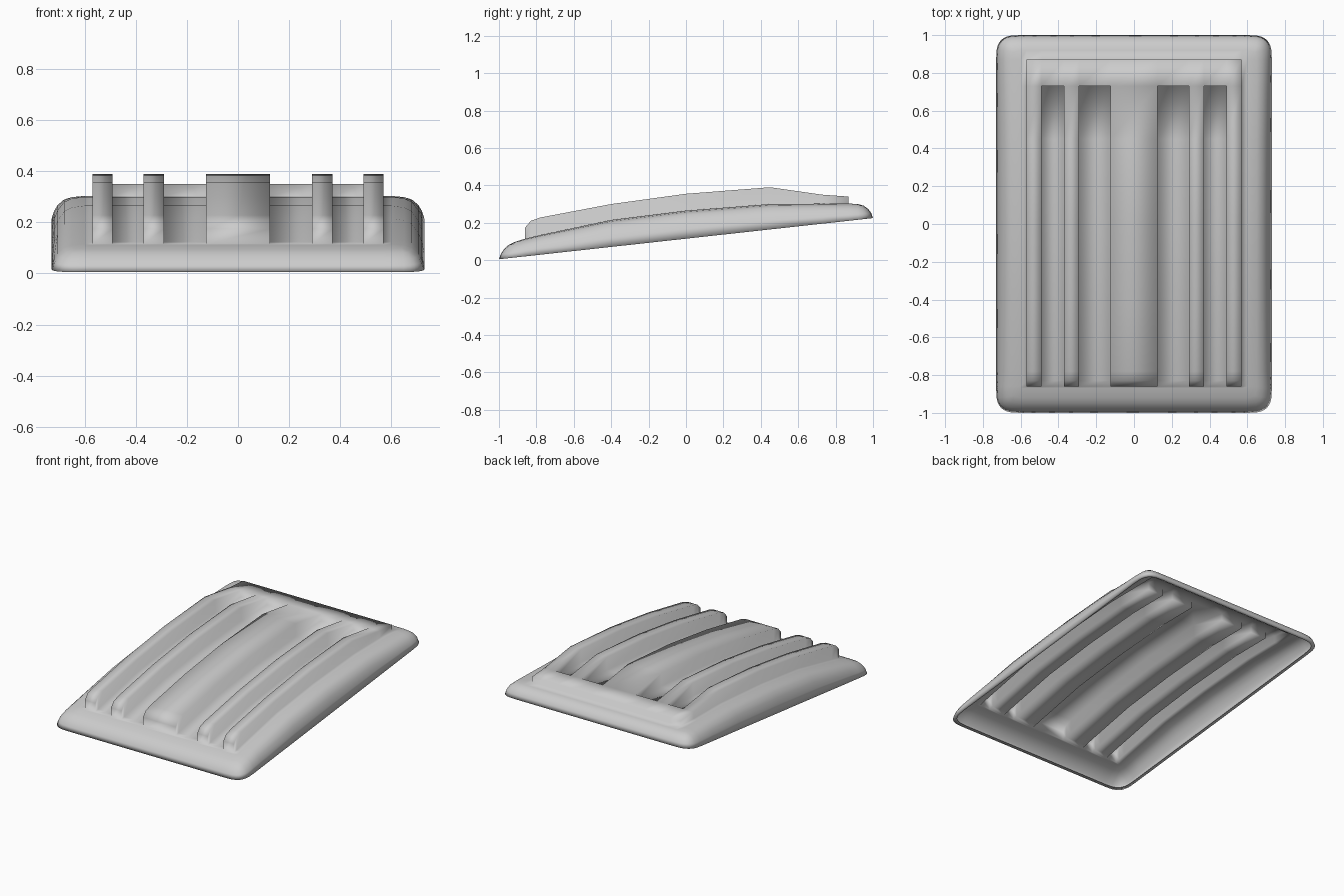
import bpy, bmesh

cube = bpy.data.objects.get("Cube")
if cube:
    bpy.data.objects.remove(cube)

HALF_X, HALF_Y, CORNER = 0.73, 1.0, 0.13
# Rolled edge: distance in from the rim -> share of the full shell height
EDGE = [(0, 0), (0.01, 0.35), (0.025, 0.62), (0.05, 0.85), (0.08, 0.95), (0.13, 1)]
# Lengthwise height curves (y, z)
SHELL = [(-1, 0.08), (-0.8, 0.13), (-0.4, 0.215), (0, 0.265), (0.45, 0.3), (0.85, 0.303), (1, 0.305)]
RIBS = [(-0.86, 0.175), (-0.83, 0.21), (-0.78, 0.228), (-0.4, 0.3), (0, 0.355),
        (0.45, 0.39), (0.73, 0.35), (0.87, 0.34)]
CHANNELS = [(0.125, 0.29), (0.37, 0.49)]
PAD_X, PAD_FRONT, PAD_BACK, CHANNEL_BACK = 0.57, -0.86, 0.87, 0.73


def interp(curve, t):
    for (a, za), (b, zb) in zip(curve, curve[1:]):
        if t <= b:
            return za + (zb - za) * max(0, t - a) / (b - a)
    return curve[-1][1]


def rim_z(y):
    return 0.115 + 0.11 * y


def mirrored(values):
    return sorted({round(s * v, 4) for v in values for s in (-1, 1)})


def place(x, y, raised):
    """Point on the shell, or on the raised ribs, with rounded plan corners."""
    dx, dy = HALF_X - abs(x), HALF_Y - abs(y)
    inset = min(dx, dy)
    if dx < CORNER and dy < CORNER:
        u, v = 1 - dx / CORNER, 1 - dy / CORNER
        k = max(u, v) / max((u ** 3 + v ** 3) ** (1 / 3), 1e-6)
        x = (HALF_X - CORNER + CORNER * u * k) * (1 if x > 0 else -1)
        y = (HALF_Y - CORNER + CORNER * v * k) * (1 if y > 0 else -1)
    if raised:
        return x, y, interp(RIBS, y)
    return x, y, rim_z(y) + (interp(SHELL, y) - rim_z(y)) * interp(EDGE, inset)


def is_raised(x, y):
    if abs(x) > PAD_X or not PAD_FRONT < y < PAD_BACK:
        return False
    return y > CHANNEL_BACK or not any(a < abs(x) < b for a, b in CHANNELS)


xs = mirrored([HALF_X - d for d, _ in EDGE] + [PAD_X] + [v for c in CHANNELS for v in c])
ys = sorted(set(mirrored([HALF_Y - d for d, _ in EDGE])) | {y for y, _ in RIBS})
NX, NY = len(xs) - 1, len(ys) - 1
bm = bmesh.new()
cache = {}


def vert(i, j, raised):
    key = (i, j, raised)
    if key not in cache:
        cache[key] = bm.verts.new(place(xs[i], ys[j], raised))
    return cache[key]


# Shell and rib tops
level = {}
for i in range(NX):
    for j in range(NY):
        r = is_raised((xs[i] + xs[i + 1]) / 2, (ys[j] + ys[j + 1]) / 2)
        level[i, j] = r
        bm.faces.new([vert(i, j, r), vert(i + 1, j, r), vert(i + 1, j + 1, r), vert(i, j + 1, r)])

# Upright walls wherever a raised cell meets a low one
for (i, j), r in level.items():
    for other, a, b in (((i + 1, j), (i + 1, j), (i + 1, j + 1)),
                        ((i, j + 1), (i + 1, j + 1), (i, j + 1))):
        if other in level and level[other] != r:
            quad = [vert(*a, False), vert(*b, False), vert(*b, True), vert(*a, True)]
            bm.faces.new(quad if r else quad[::-1])

# Narrow lip folded in under the rim
rim = [e for e in bm.edges if e.is_boundary]
lip = bmesh.ops.extrude_edge_only(bm, edges=rim)["geom"]
for v in lip:
    if isinstance(v, bmesh.types.BMVert):
        v.co.x *= 1 - 0.02 / HALF_X
        v.co.y *= 1 - 0.02 / HALF_Y
        v.co.z = rim_z(v.co.y) + 0.002

mesh = bpy.data.meshes.new("ribbed_cover")
bm.to_mesh(mesh)
bm.free()
cover = bpy.data.objects.new("ribbed_cover", mesh)
bpy.context.collection.objects.link(cover)

# Single pale grey
grey = bpy.data.materials.new("pale_grey")
grey.use_nodes = True
colour = (0.6, 0.6, 0.6, 1)
grey.diffuse_color = colour
grey.node_tree.nodes["Principled BSDF"].inputs["Base Color"].default_value = colour
mesh.materials.append(grey)

bpy.context.view_layer.objects.active = cover
cover.select_set(True)
bpy.ops.object.shade_smooth()
